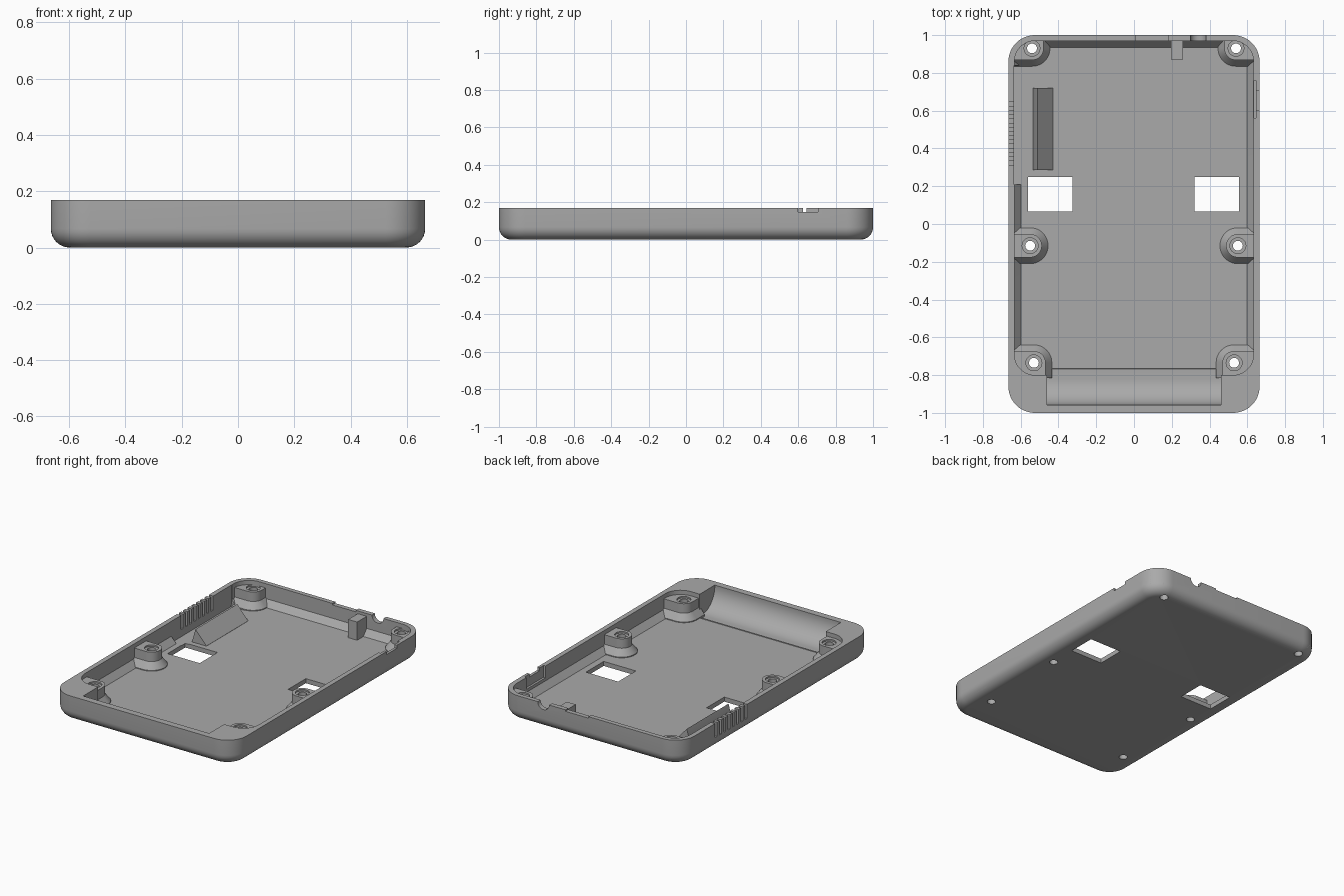
import bpy, bmesh
from math import sin, cos, pi, radians
from mathutils import Vector

cube = bpy.data.objects.get("Cube")
if cube:
    bpy.data.objects.remove(cube)

H, FLOOR = 0.168, 0.03
grey = bpy.data.materials.new("plain grey")
grey.use_nodes = True
grey.diffuse_color = (0.4, 0.4, 0.4, 1)
grey.node_tree.nodes["Principled BSDF"].inputs["Base Color"].default_value = grey.diffuse_color


def finish(name, bm):
    bmesh.ops.recalc_face_normals(bm, faces=bm.faces)
    mesh = bpy.data.meshes.new(name)
    bm.to_mesh(mesh)
    bm.free()
    mesh.materials.append(grey)
    ob = bpy.data.objects.new(name, mesh)
    bpy.context.collection.objects.link(ob)
    return ob


def loft(name, rings):
    """Skin closed rings of equal point count and cap both ends."""
    bm = bmesh.new()
    loops = [[bm.verts.new(p) for p in ring] for ring in rings]
    for a, b in zip(loops, loops[1:]):
        for i in range(len(a)):
            j = (i + 1) % len(a)
            bm.faces.new((a[i], a[j], b[j], b[i]))
    bm.faces.new(loops[0])
    bm.faces.new(loops[-1])
    return finish(name, bm)


def rounded(x0, x1, y0, y1, r, z, steps=12):
    """Rounded rectangle ring."""
    pts = []
    corners = ((x1 - r, y1 - r), (x0 + r, y1 - r), (x0 + r, y0 + r), (x1 - r, y0 + r))
    for q, (cx, cy) in enumerate(corners):
        for k in range(steps + 1):
            a = (q + k / steps) * pi / 2
            pts.append((cx + r * cos(a), cy + r * sin(a), z))
    return pts


def box(name, x0, x1, y0, y1, z0, z1):
    return loft(name, [[(x0, y0, z), (x1, y0, z), (x1, y1, z), (x0, y1, z)] for z in (z0, z1)])


def rod(name, x, y, r, z0, z1):
    return loft(name, [rounded(x - r, x + r, y - r, y + r, r * 0.999, z, 6) for z in (z0, z1)])


def prism(name, profile, axis, a, b):
    """Extrude a side profile along x or y."""
    place = (lambda p, t: (t, p[0], p[1])) if axis == "x" else (lambda p, t: (p[0], t, p[1]))
    return loft(name, [[place(p, t) for p in profile] for t in (a, b)])


def boolean(ob, tools, operation="DIFFERENCE"):
    bpy.context.view_layer.objects.active = ob
    for tool in tools:
        mod = ob.modifiers.new("cut", "BOOLEAN")
        mod.operation, mod.solver, mod.object = operation, "EXACT", tool
        bpy.ops.object.modifier_apply(modifier=mod.name)


# Outer tray with rounded lower edge
def outer(name):
    r = 0.067
    rings = []
    for k in range(9):
        a = k / 8 * pi / 2
        d = r * (1 - sin(a))
        rings.append(rounded(-0.665 + d, 0.665 - d, -1 + d, 1 - d, 0.14 - d, r * (1 - cos(a))))
    rings.append(rounded(-0.665, 0.665, -1, 1, 0.14, H))
    return loft(name, rings)


shell = outer("tray_shell")
envelope = outer("envelope_helper")

# Main cavity with sloped foot
cavity_rings = []
for d, z in ((0.035, FLOOR), (0, 0.07), (0, 0.3)):
    cavity_rings.append(rounded(-0.633 + d, 0.633 - d, -0.8 + d, 0.97 - d, 0.11 - d, z))
cutters = [loft("cavity_cutter", cavity_rings)]

# Curved trough along the front
arc = [(-0.82 - 0.137 * sin(k / 16 * pi / 2), 0.16 - 0.138 * cos(k / 16 * pi / 2)) for k in range(17)]
trough = [(-0.768, 0.3), (-0.768, 0.022)] + arc + [(-0.957, 0.3)]
cutters.append(prism("trough_cutter", trough, "x", -0.46, 0.46))

# Floor windows and side ledge
cutters.append(box("window_cutter", -0.56, -0.325, 0.065, 0.25, -0.1, 0.06))
cutters.append(box("window_cutter", 0.32, 0.555, 0.065, 0.25, -0.1, 0.06))
cutters.append(box("ledge_cutter", -0.634, -0.535, 0.21, 0.84, 0.027, 0.2))

# Vent slots in the side wall
for k in range(8):
    y = 0.635 - k * 0.0445
    cutters.append(box("vent_cutter", -0.7, -0.6, y - 0.01, y + 0.01, 0.075, 0.3))

# Rim notches at the side and back
cutters.append(box("switch_cutter", 0.6, 0.7, 0.6, 0.705, 0.148, 0.3))
cutters.append(box("switch_pocket_cutter", 0.6, 0.647, 0.56, 0.76, 0.09, 0.3))
cutters.append(box("port_cutter", 0.01, 0.18, 0.95, 1.1, 0.158, 0.3))
circle = [(0.34 + 0.042 * cos(k * pi / 12), H + 0.042 * sin(k * pi / 12)) for k in range(24)]
cutters.append(prism("cable_cutter", circle, "y", 0.95, 1.1))
boolean(shell, cutters)


# Screw posts: flared columns stretched out to the wall
def post(name, x, y, wall_x, wall_y):
    rings = []
    for r, z in ((0.095, 0.015), (0.095, FLOOR + 0.005), (0.062, 0.078), (0.062, 0.14)):
        x0, x1, y0, y1 = x - r, x + r, y - r, y + r
        c = r * 0.99
        ring = []
        for px, py, pz in rounded(x0, x1, y0, y1, c, z):
            if wall_x and (px - x) * wall_x > 1e-4:
                px = wall_x
            if wall_y and (py - y) * wall_y > 1e-4:
                py = wall_y
            ring.append((px, py, pz))
        rings.append(ring)
    bm = bmesh.new()
    for ring in rings[:3]:
        for p in ring:
            bm.verts.new(p)
    bmesh.ops.convex_hull(bm, input=bm.verts[:])
    bm.free()
    return loft(name, rings)


drills, posts = [], []
for side, s in (("right", -1), ("left", 1)):
    for place, x, y, wall_y in (("back", 0.54, 0.93, 0.985), ("middle", 0.55, -0.115, 0), ("front", 0.53, -0.735, -0.815)):
        column = post(f"{place}_{side}_screw_post", s * x, y, s * 0.648, wall_y)
        drill = rod("drill_cutter", s * x, y, 0.026, -0.1, 0.3)
        bore = rod("bore_cutter", s * x, y, 0.042, 0.13, 0.3)
        boolean(column, [envelope], "INTERSECT")
        boolean(column, [drill, bore])
        boolean(shell, [drill])
        drills += [drill, bore]
        posts.append(column)

# Wedge support and back block
wedge = prism("wedge_support", [(-0.535, 0.02), (-0.43, 0.02), (-0.43, 0.031), (-0.51, 0.12), (-0.535, 0.031)], "y", 0.285, 0.72)
block = box("back_block", 0.195, 0.26, 0.87, 0.98, 0.02, 0.15)

for helper in cutters + drills + [envelope]:
    bpy.data.objects.remove(helper)

# Smooth curves, crisp edges
bpy.ops.object.select_all(action="DESELECT")
for ob in [shell, wedge, block] + posts:
    ob.select_set(True)
bpy.context.view_layer.objects.active = shell
bpy.ops.object.shade_smooth_by_angle(angle=radians(30))
